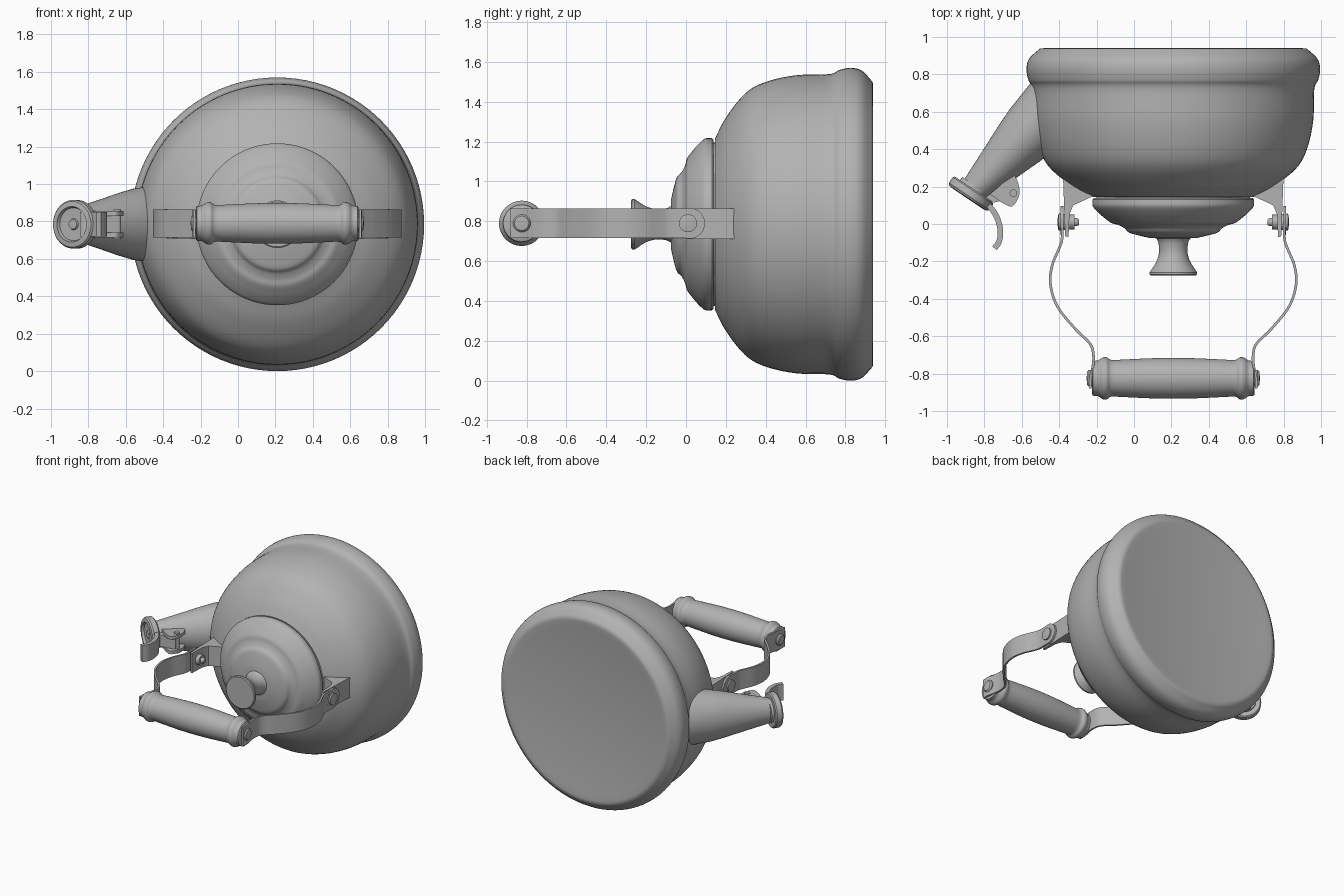
import bpy, bmesh, math
from mathutils import Vector

cube = bpy.data.objects.get("Cube")
if cube:
    bpy.data.objects.remove(cube, do_unlink=True)

CX, CZ = 0.21, 0.785          # kettle axis (runs along y)

metal = bpy.data.materials.new("grey metal")
metal.use_nodes = True
grey = (0.45, 0.45, 0.45, 1)
metal.diffuse_color = grey
metal.node_tree.nodes["Principled BSDF"].inputs["Base Color"].default_value = grey


def finish(name, bm, angle=35):
    bmesh.ops.remove_doubles(bm, verts=bm.verts, dist=1e-5)
    bmesh.ops.recalc_face_normals(bm, faces=bm.faces)
    me = bpy.data.meshes.new(name)
    bm.to_mesh(me)
    bm.free()
    me.materials.append(metal)
    ob = bpy.data.objects.new(name, me)
    bpy.context.collection.objects.link(ob)
    bpy.ops.object.select_all(action='DESELECT')
    ob.select_set(True)
    bpy.context.view_layer.objects.active = ob
    bpy.ops.object.shade_smooth_by_angle(angle=math.radians(angle))
    return ob


def smooth(pts, n=5):
    """Catmull-Rom curve through the points."""
    p = [Vector(q) for q in pts]
    p = [2 * p[0] - p[1]] + p + [2 * p[-1] - p[-2]]
    out = []
    for a, b, c, d in zip(p, p[1:], p[2:], p[3:]):
        for k in range(n):
            t = k / n
            out.append(0.5 * (2 * b + (c - a) * t + (2 * a - 5 * b + 4 * c - d) * t * t
                              + (3 * b - a - 3 * c + d) * t ** 3))
    return out + [p[-2]]


def lathe(name, profile, origin, axis, sides=64, zscale=1.0):
    """Revolve (radius, distance) points about an axis lying in the xy plane."""
    bm = bmesh.new()
    o, d = Vector(origin), Vector(axis).normalized()
    up = Vector((0, 0, 1))
    side = up.cross(d)
    rings = []
    for r, t in profile:
        c = o + d * t
        rings.append([bm.verts.new(c + max(r, 0) * (side * math.cos(a) + up * zscale * math.sin(a)))
                      for a in (2 * math.pi * i / sides for i in range(sides))]
                     if r > 1e-5 else [bm.verts.new(c)] * sides)
    for a, b in zip(rings, rings[1:]):
        for i in range(sides):
            j = (i + 1) % sides
            vs = list(dict.fromkeys((a[i], a[j], b[j], b[i])))
            if len(vs) > 2:
                bm.faces.new(vs)
    for ring in (rings[0], rings[-1]):
        if ring[0] is not ring[1]:
            bm.faces.new(ring)
    return finish(name, bm)


def prism(name, outline, z0, z1):
    """Extrude an xy outline between two heights."""
    bm = bmesh.new()
    f = bm.faces.new([bm.verts.new((p[0], p[1], z0)) for p in outline])
    ext = bmesh.ops.extrude_face_region(bm, geom=[f])["geom"]
    bmesh.ops.translate(bm, vec=(0, 0, z1 - z0),
                        verts=[v for v in ext if isinstance(v, bmesh.types.BMVert)])
    return finish(name, bm)


def strip(path, th):
    """Closed outline of constant thickness around an xy path."""
    left, right = [], []
    for i, p in enumerate(path):
        t = (path[min(i + 1, len(path) - 1)] - path[max(i - 1, 0)]).normalized()
        n = Vector((-t.y, t.x)) * th / 2
        left.append(p + n)
        right.append(p - n)
    return left + right[::-1]


# Body: wide bowl with bulged foot ring and shallow recessed base
body = [(0, 0.15), (0.40, 0.15)] + smooth(
    [(0.43, 0.145), (0.535, 0.2), (0.655, 0.295), (0.713, 0.395), (0.748, 0.55),
     (0.754, 0.72), (0.775, 0.77), (0.785, 0.83), (0.77, 0.885), (0.715, 0.937)])
body += [(0.69, 0.94), (0.65, 0.932), (0, 0.932)]
lathe("body", body, (CX, 0, CZ), (0, 1, 0), 96)

# Lid with stepped dome
lid = [(0, 0.148), (0.41, 0.148), (0.41, 0.138), (0.425, 0.138)] + smooth(
    [(0.432, 0.13), (0.43, 0.095), (0.4, 0.06), (0.365, 0.03), (0.33, 0.005), (0.295, -0.005),
     (0.262, -0.022), (0.238, -0.045), (0.19, -0.06), (0.125, -0.075)]) + [(0, -0.08)]
lathe("lid", lid, (CX, 0, CZ), (0, 1, 0), 80)
lathe("lid_vent", [(0, 0), (0.014, 0), (0.014, 0.012), (0, 0.012)],
      (0.51, 0.105, CZ + 0.29), (0, 1, 0), 16)

# Flared lid knob
knob = [(0, -0.06)] + smooth([(0.095, -0.07), (0.08, -0.1), (0.076, -0.15), (0.09, -0.2),
                              (0.118, -0.245), (0.127, -0.258)])
knob += [(0.127, -0.27), (0.12, -0.275), (0, -0.275)]
lathe("lid_knob", knob, (CX, 0, CZ), (0, 1, 0), 48)

# Tapered spout
lathe("spout", [(0.18, 0), (0.162, 0.2), (0.145, 0.3), (0.115, 0.45), (0.08, 0.63)],
      (-0.41, 0.645, CZ), (-0.69, -0.72, 0), 48, 1.18)

# Spout cap: flat disc with raised rim, dished face and centre rivet
cap = [(0, -0.02), (0.09, -0.02), (0.09, 0), (0.122, 0), (0.13, 0.008), (0.13, 0.045),
       (0.122, 0.056), (0.095, 0.06), (0.088, 0.042), (0.03, 0.04), (0.026, 0.05), (0, 0.052)]
lathe("spout_cap", cap, (-0.856, 0.185, CZ), (-0.56, -0.83, 0), 48)

# Cap hinge: two lugs, pin, arm and curved thumb lever
lug = smooth([(-0.77, 0.16), (-0.70, 0.22), (-0.655, 0.265), (-0.625, 0.235),
              (-0.612, 0.16), (-0.65, 0.095), (-0.70, 0.11)], 4)
for label, z in (("lower", -0.07), ("upper", 0.045)):
    prism("hinge_lug_" + label, lug, CZ + z, CZ + z + 0.025)
prism("hinge_arm", [(-0.84, 0.10), (-0.80, 0.17), (-0.64, 0.185), (-0.64, 0.14), (-0.77, 0.11)],
      CZ - 0.045, CZ + 0.045)
bm = bmesh.new()
bmesh.ops.create_cone(bm, cap_ends=True, segments=20, radius1=0.02, radius2=0.02, depth=0.16)
bmesh.ops.translate(bm, verts=bm.verts, vec=(-0.645, 0.165, CZ))
finish("hinge_pin", bm)
lever = smooth([(-0.84, 0.12), (-0.78, 0.10), (-0.735, 0.04), (-0.715, -0.03),
                (-0.72, -0.09), (-0.745, -0.13)])
prism("thumb_lever", strip(lever, 0.03), CZ - 0.065, CZ + 0.065)

# Handle brackets, straps and bolts, mirrored about the kettle axis
strap_path = smooth([(-0.385, 0.02), (-0.385, -0.08), (-0.40, -0.13), (-0.437, -0.22),
                     (-0.447, -0.32), (-0.41, -0.44), (-0.315, -0.56), (-0.235, -0.64),
                     (-0.217, -0.70), (-0.22, -0.76), (-0.234, -0.83), (-0.234, -0.88)])
bracket = [(-0.38, 0.27), (-0.368, -0.065), (-0.35, -0.07), (-0.345, 0.05),
           (-0.325, 0.10), (-0.22, 0.148), (-0.22, 0.25)]
for label, s in (("right", 1), ("left", -1)):
    def m(x):
        return CX + s * (x - CX)

    def mir(pts):
        return [(m(p[0]), p[1]) for p in pts]

    prism("bracket_" + label, mir(bracket), CZ - 0.075, CZ + 0.08)
    prism("strap_" + label, mir(strip(strap_path, 0.014)), CZ - 0.07, CZ + 0.08)
    out = (-s, 0, 0)
    # rounded strap end and pivot bolt
    lathe("strap_end_" + label, [(0, 0), (0.077, 0), (0.077, 0.014), (0, 0.014)],
          (m(-0.378), 0.018, CZ + 0.005), out, 40)
    lathe("pivot_bolt_" + label,
          [(0, -0.085), (0.015, -0.083), (0.022, -0.072), (0.022, -0.06), (0.04, -0.06),
           (0.04, -0.03), (0.045, 0.018), (0.045, 0.026), (0.02, 0.03), (0, 0.03)],
          (m(-0.378), 0.01, CZ + 0.005), out, 32)
    lathe("handle_screw_" + label,
          [(0, -0.02), (0.045, -0.02), (0.045, 0.006), (0.036, 0.016), (0, 0.02)],
          (m(-0.234), -0.825, CZ + 0.005), out, 32)

# Turned grip with a bead near each end
half = smooth([(0.093, -0.43), (0.095, -0.405), (0.1, -0.395), (0.112, -0.375), (0.112, -0.355),
               (0.098, -0.33), (0.1, -0.27), (0.107, -0.12), (0.109, 0)], 4)
grip = [(0, -0.435), (0.085, -0.435)] + [tuple(p) for p in half]
grip += [(r, -t) for r, t in grip[-2::-1]]
lathe("handle_grip", grip, (CX, -0.825, CZ + 0.005), (1, 0, 0), 48)
